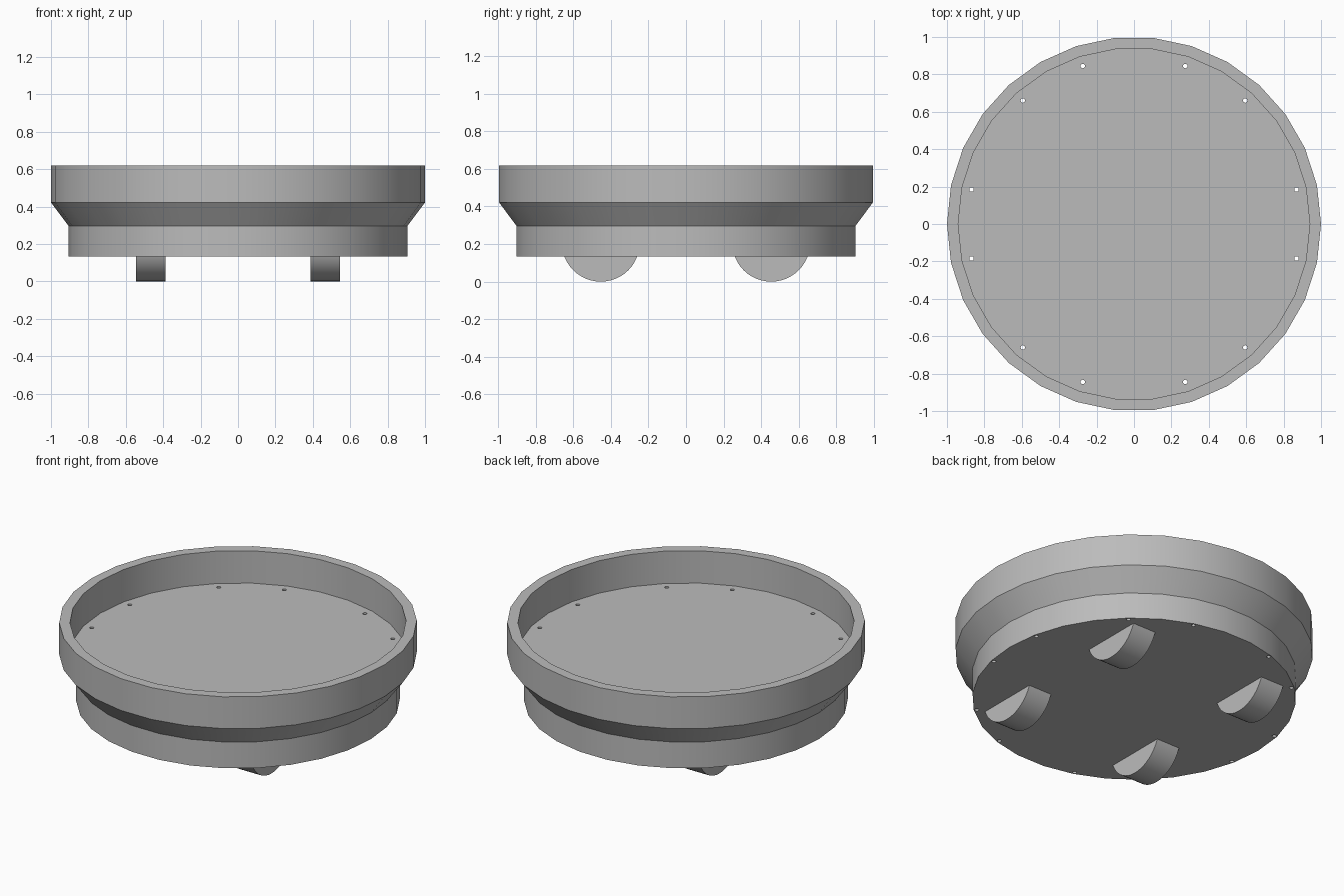
import bpy, bmesh, math
from mathutils import Matrix, Vector

if "Cube" in bpy.data.objects:
    bpy.data.objects.remove(bpy.data.objects["Cube"], do_unlink=True)

SIDES = 30
grey = bpy.data.materials.new("plain grey")
grey.use_nodes = True
colour = (0.5, 0.5, 0.5, 1)
grey.diffuse_color = colour
grey.node_tree.nodes["Principled BSDF"].inputs["Base Color"].default_value = colour


def finish(name, bm):
    bmesh.ops.recalc_face_normals(bm, faces=bm.faces)
    mesh = bpy.data.meshes.new(name)
    bm.to_mesh(mesh)
    bm.free()
    mesh.materials.append(grey)
    obj = bpy.data.objects.new(name, mesh)
    bpy.context.collection.objects.link(obj)
    return obj


def smooth(obj):
    bpy.ops.object.select_all(action="DESELECT")
    obj.select_set(True)
    bpy.context.view_layer.objects.active = obj
    bpy.ops.object.shade_smooth_by_angle(angle=math.radians(30))


# Dish: turned profile from the underside, up the outside, into the recess
profile = [(0.905, 0.133), (0.905, 0.295), (1, 0.422), (1, 0.618),
           (0.94, 0.618), (0.94, 0.418)]
bm = bmesh.new()
rings = [[bm.verts.new((r * math.cos(a), r * math.sin(a), z))
          for a in (math.tau * i / SIDES for i in range(SIDES))]
         for r, z in profile]
for low, high in zip(rings, rings[1:]):
    for i in range(SIDES):
        j = (i + 1) % SIDES
        bm.faces.new((low[i], low[j], high[j], high[i]))
bm.faces.new(rings[0])
bm.faces.new(rings[-1])
dish = finish("dish", bm)

# Small screw holes drilled straight through the floor
bm = bmesh.new()
for base in (12, 48, 72):
    for angle in (base, 180 - base, 180 + base, -base):
        a = math.radians(angle)
        spot = Vector((0.888 * math.cos(a), 0.888 * math.sin(a), 0.28))
        bmesh.ops.create_cone(bm, cap_ends=True, segments=16, radius1=0.012,
                              radius2=0.012, depth=0.5,
                              matrix=Matrix.Translation(spot))
drill = finish("hole_cutter", bm)
drill.hide_render = True
drill.hide_viewport = True
cut = dish.modifiers.new("screw holes", "BOOLEAN")
cut.operation = "DIFFERENCE"
cut.solver = "EXACT"
cut.object = drill
bpy.context.view_layer.objects.active = dish
bpy.ops.object.modifier_apply(modifier=cut.name)
bpy.data.objects.remove(drill, do_unlink=True)
smooth(dish)

# Four round feet, half sunk into the underside
for side, x in (("left", 0.467), ("right", -0.467)):
    for end, y in (("front", -0.453), ("back", 0.453)):
        bm = bmesh.new()
        place = Matrix.Translation((x, y, 0.207)) @ Matrix.Rotation(math.pi / 2, 4, "Y")
        bmesh.ops.create_cone(bm, cap_ends=True, segments=48, radius1=0.207,
                              radius2=0.207, depth=0.158, matrix=place)
        # Trim off the part hidden inside the dish
        bmesh.ops.bisect_plane(bm, geom=bm.verts[:] + bm.edges[:] + bm.faces[:],
                               plane_co=(0, 0, 0.14), plane_no=(0, 0, 1),
                               clear_outer=True)
        bmesh.ops.holes_fill(bm, edges=[e for e in bm.edges if e.is_boundary])
        smooth(finish(f"{end}_{side}_foot", bm))
